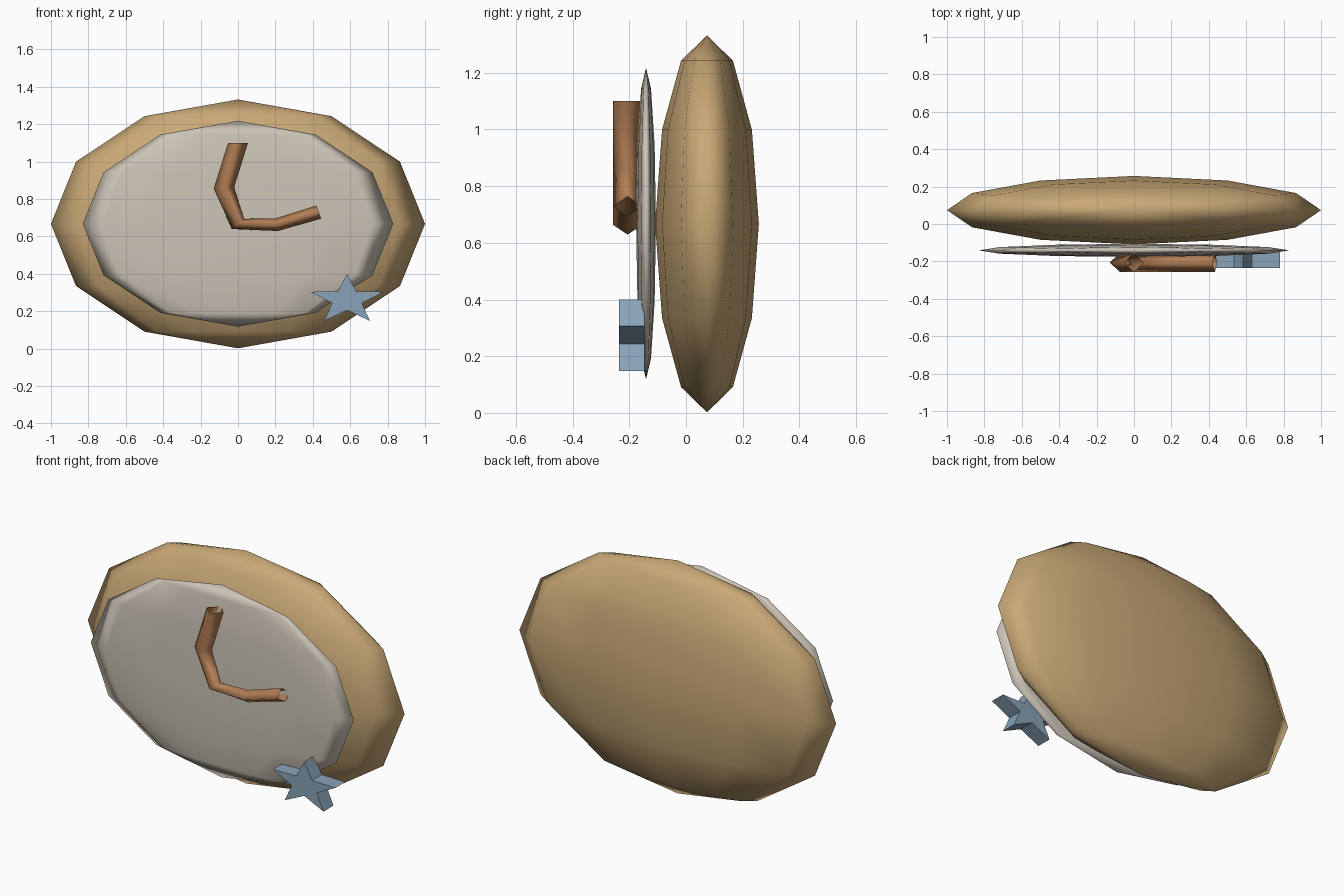
import bpy, bmesh
from math import sin, cos, pi

cube = bpy.data.objects.get("Cube")
if cube:
    bpy.data.objects.remove(cube, do_unlink=True)


def material(name, rgb):
    m = bpy.data.materials.new(name)
    m.use_nodes = True
    m.diffuse_color = (*rgb, 1)
    m.node_tree.nodes["Principled BSDF"].inputs["Base Color"].default_value = (*rgb, 1)
    return m


def finish(name, bm, mat, smooth):
    mesh = bpy.data.meshes.new(name)
    bm.to_mesh(mesh)
    bm.free()
    mesh.materials.append(mat)
    for p in mesh.polygons:
        p.use_smooth = smooth
    obj = bpy.data.objects.new(name, mesh)
    bpy.context.collection.objects.link(obj)
    return obj


def ellipsoid(name, centre, radii, mat):
    bm = bmesh.new()
    bmesh.ops.create_uvsphere(bm, u_segments=12, v_segments=6, radius=1)
    bmesh.ops.scale(bm, vec=radii, verts=bm.verts)
    bmesh.ops.translate(bm, vec=centre, verts=bm.verts)
    return finish(name, bm, mat, True)


tan = material("tan", (0.58, 0.39, 0.18))
ivory = material("pale grey", (0.60, 0.55, 0.47))
brown = material("copper brown", (0.44, 0.205, 0.088))
blue = material("dusty blue", (0.25, 0.37, 0.48))

# Rounded base and the thin disc in front of it
ellipsoid("body", (0, 0.074, 0.667), (1, 0.183, 0.665), tan)
ellipsoid("front_disc", (0, -0.141, 0.668), (0.83, 0.035, 0.55), ivory)

# Bent four-sided tube with open ends: centre x, z and half-width x, z
sections = [(0, 1.1, 0.053, 0), (-0.075, 0.86, 0.055, 0.004),
            (0, 0.667, 0.032, 0.027), (0.207, 0.663, -0.005, 0.034),
            (0.432, 0.73, -0.013, 0.035)]
bm = bmesh.new()
rings = []
for x, z, dx, dz in sections:
    rings.append([bm.verts.new((x + dx * cos(a), -0.206 + 0.051 * sin(a), z + dz * cos(a)))
                  for a in (i * pi / 2 for i in range(4))])
for r, s in zip(rings, rings[1:]):
    for i in range(4):
        j = (i + 1) % 4
        bm.faces.new((r[i], r[j], s[j], s[i]))
bmesh.ops.recalc_face_normals(bm, faces=bm.faces)
finish("bent_tube", bm, brown, True)

# Five-pointed star block
bm = bmesh.new()
outline = []
for i in range(10):
    r = 0.4 if i % 2 else 1
    a = pi / 2 + i * pi / 5
    outline.append(bm.verts.new((0.583 + 0.208 * r * cos(a), -0.236, 0.261 + 0.139 * r * sin(a))))
face = bm.faces.new(outline)
ext = bmesh.ops.extrude_face_region(bm, geom=[face], use_keep_orig=True)
bmesh.ops.translate(bm, vec=(0, 0.09, 0),
                    verts=[v for v in ext["geom"] if isinstance(v, bmesh.types.BMVert)])
bmesh.ops.recalc_face_normals(bm, faces=bm.faces)
finish("star", bm, blue, False)
